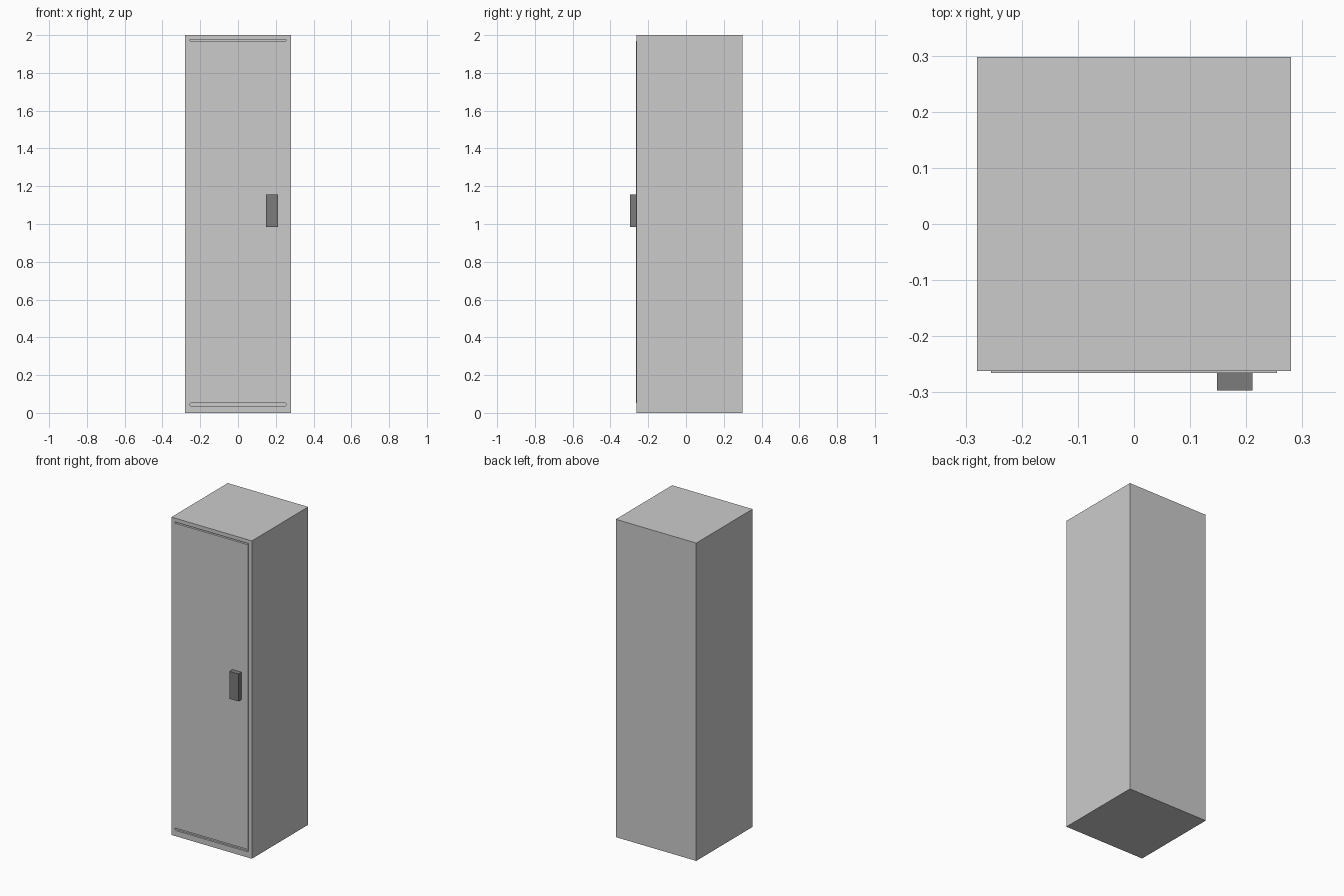
import bpy, bmesh, math
from mathutils import Vector

if "Cube" in bpy.data.objects:
    bpy.data.objects.remove(bpy.data.objects["Cube"])


def box(name, lo, hi, bevel=0.0, segs=2):
    lo, hi = Vector(lo), Vector(hi)
    bm = bmesh.new()
    bmesh.ops.create_cube(bm, size=1)
    bmesh.ops.scale(bm, vec=hi - lo, verts=bm.verts)
    bmesh.ops.translate(bm, vec=(lo + hi) / 2, verts=bm.verts)
    if bevel:
        bmesh.ops.bevel(bm, geom=bm.edges[:], offset=bevel, segments=segs,
                        profile=0.5, affect='EDGES')
    me = bpy.data.meshes.new(name)
    bm.to_mesh(me)
    bm.free()
    ob = bpy.data.objects.new(name, me)
    bpy.context.collection.objects.link(ob)
    return ob


def slot_cutter(name, z0, z1, half_width, y0, y1):
    # horizontal slot with rounded ends, extruded along y
    r, zc, n = (z1 - z0) / 2, (z0 + z1) / 2, 6
    bm = bmesh.new()
    pts = []
    for side in (1, -1):
        for i in range(n + 1):
            a = -math.pi / 2 + math.pi * i / n
            pts.append((side * (half_width - r + r * math.cos(a)), y0,
                        zc + side * r * math.sin(a)))
    face = bm.faces.new([bm.verts.new(p) for p in pts])
    ext = bmesh.ops.extrude_face_region(bm, geom=[face])
    verts = [g for g in ext['geom'] if isinstance(g, bmesh.types.BMVert)]
    bmesh.ops.translate(bm, vec=(0, y1 - y0, 0), verts=verts)
    bmesh.ops.recalc_face_normals(bm, faces=bm.faces)
    me = bpy.data.meshes.new(name)
    bm.to_mesh(me)
    bm.free()
    ob = bpy.data.objects.new(name, me)
    bpy.context.collection.objects.link(ob)
    ob.hide_render = True
    ob.hide_set(True)
    return ob


# cabinet carcass
body = box("cabinet_body", (-0.28, -0.262, 0), (0.28, 0.298, 2.0))

# narrow grooves below and above the door
for label, z0, z1 in (("bottom", 0.036, 0.052), ("top", 1.970, 1.976)):
    cutter = slot_cutter(label + "_groove_cutter", z0, z1, 0.256, -0.30, -0.25)
    mod = body.modifiers.new(label + "_groove", 'BOOLEAN')
    mod.operation = 'DIFFERENCE'
    mod.solver = 'EXACT'
    mod.object = cutter

# door panel, slightly proud of the body
box("door", (-0.255, -0.2655, 0.052), (0.255, -0.255, 1.970))

# dark door handle
handle = box("door_handle", (0.148, -0.297, 0.985), (0.211, -0.264, 1.157))
mat = bpy.data.materials.new("dark_grey")
mat.diffuse_color = (0.2, 0.2, 0.2, 1)
mat.use_nodes = True
mat.node_tree.nodes["Principled BSDF"].inputs["Base Color"].default_value = mat.diffuse_color
handle.data.materials.append(mat)
